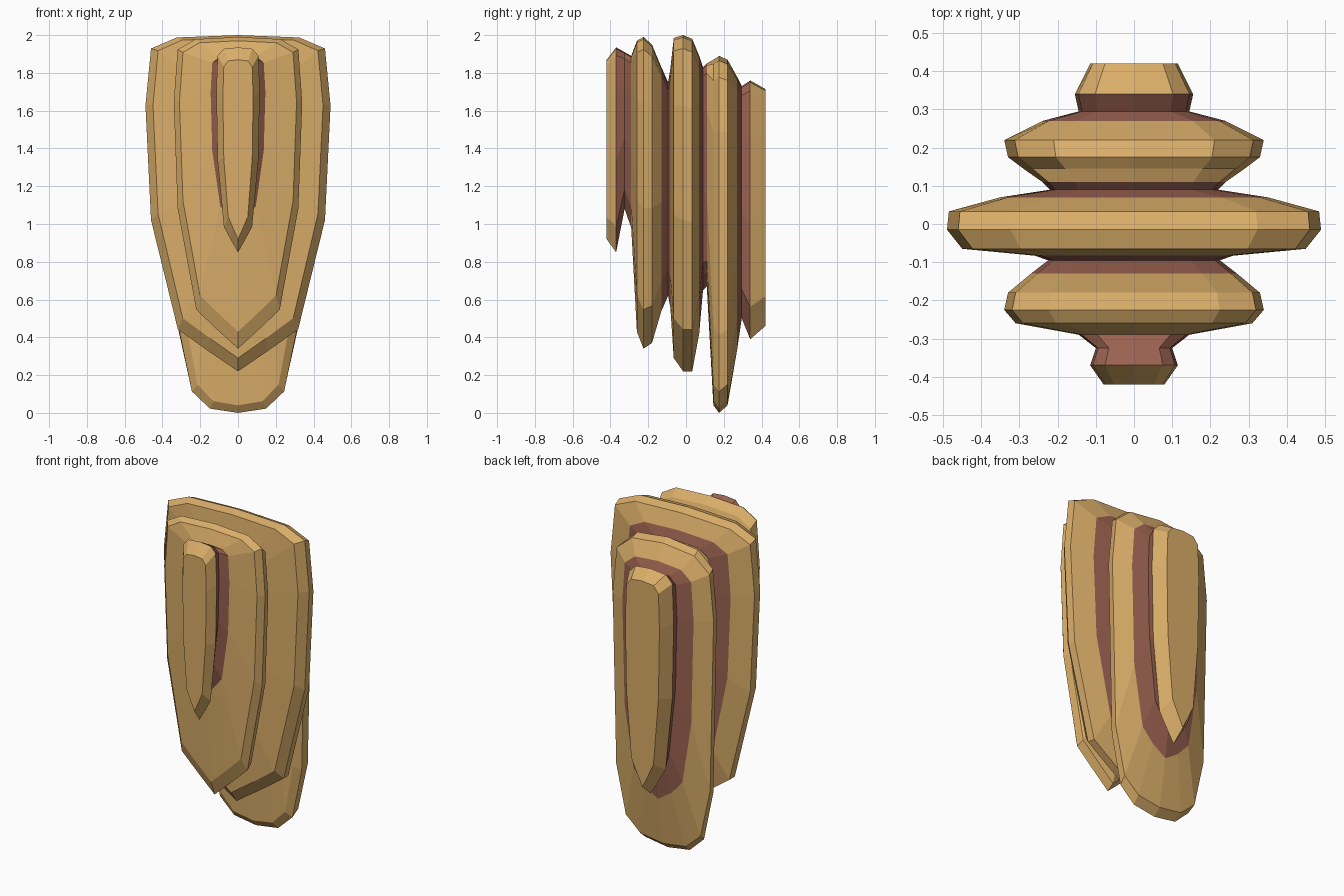
import bpy, bmesh

if "Cube" in bpy.data.objects:
    bpy.data.objects.remove(bpy.data.objects["Cube"])

# Half outlines (width fraction, height fraction), top centre to bottom centre
POINTED = [(0, 1), (.66, .993), (.94, .96), (1, .79), (.94, .45), (.65, .125), (.33, .062), (0, 0)]
BLUNT = [(0, 1), (.62, .987), (.92, .94), (1, .79), (.93, .22), (.74, .06), (.45, .012), (0, 0)]

# Rings front to back: y, half width, top, bottom, bluntness
FRONT_TIP = [(-.42, .08, 1.87, .92, 0), (-.37, .115, 1.935, .85, 0)]
FRONT_GROOVE = [(-.37, .115, 1.935, .85, 0), (-.325, .10, 1.91, 1.08, 0), (-.29, .145, 1.89, .98, 0)]
FRONT_LAYER = [(-.29, .145, 1.89, .98, 0), (-.26, .31, 1.97, .43, 0), (-.225, .34, 1.99, .34, 0),
               (-.18, .33, 1.95, .37, 0), (-.13, .27, 1.83, .54, 0)]
FRONT_MID_GROOVE = [(-.13, .27, 1.83, .54, 0), (-.095, .225, 1.75, .62, 0), (-.083, .26, 1.82, .56, 0)]
MIDDLE_LAYER = [(-.083, .26, 1.82, .56, 0), (-.065, .45, 1.985, .29, 0), (-.015, .49, 2.0, .22, 0),
                (.033, .485, 1.98, .22, 0), (.07, .35, 1.89, .42, 0)]
BACK_MID_GROOVE = [(.07, .35, 1.89, .42, 0), (.09, .22, 1.83, .65, 0), (.11, .24, 1.85, .67, .2)]
BACK_LAYER = [(.11, .24, 1.85, .67, .2), (.145, .29, 1.87, .04, 1), (.175, .33, 1.89, 0, 1),
              (.22, .34, 1.87, .04, 1), (.27, .24, 1.78, .33, .4)]
BACK_GROOVE = [(.27, .24, 1.78, .33, .4), (.295, .145, 1.73, .50, 0), (.34, .155, 1.76, .39, 0)]
BACK_TIP = [(.34, .155, 1.76, .39, 0), (.42, .115, 1.715, .46, 0)]


def material(name, color):
    m = bpy.data.materials.new(name)
    m.diffuse_color = color
    m.use_nodes = True
    m.node_tree.nodes["Principled BSDF"].inputs["Base Color"].default_value = m.diffuse_color
    return m


def outline(y, w, top, bot, blunt):
    half = []
    for (ua, va), (ub, vb) in zip(POINTED, BLUNT):
        u, v = ua + (ub - ua) * blunt, va + (vb - va) * blunt
        half.append((u * w, y, bot + v * (top - bot)))
    return half + [(-x, yy, z) for x, yy, z in half[-2:0:-1]]


def loft(name, rings, mat, cap=None):
    bm = bmesh.new()
    loops = [[bm.verts.new(p) for p in outline(*r)] for r in rings]
    n = len(loops[0])
    for a, b in zip(loops, loops[1:]):
        for i in range(n):
            j = (i + 1) % n
            bm.faces.new((a[i], a[j], b[j], b[i]))
    if cap == "front":
        bm.faces.new(loops[0][::-1])
    if cap == "back":
        bm.faces.new(loops[-1])
    me = bpy.data.meshes.new(name)
    bm.to_mesh(me)
    bm.free()
    me.materials.append(mat)
    ob = bpy.data.objects.new(name, me)
    bpy.context.collection.objects.link(ob)
    # Outward normals: rings run clockwise seen from the front
    me.flip_normals()
    return ob


golden = material("golden", (.70, .42, .14, 1))
dark_red = material("dark_red", (.32, .12, .08, 1))

# Golden layers
loft("front_tip", FRONT_TIP, golden, "front")
loft("front_layer", FRONT_LAYER, golden)
loft("middle_layer", MIDDLE_LAYER, golden)
loft("back_layer", BACK_LAYER, golden)
loft("back_tip", BACK_TIP, golden, "back")

# Dark grooves between the layers
loft("front_groove", FRONT_GROOVE, dark_red)
loft("front_mid_groove", FRONT_MID_GROOVE, dark_red)
loft("back_mid_groove", BACK_MID_GROOVE, dark_red)
loft("back_groove", BACK_GROOVE, dark_red)
